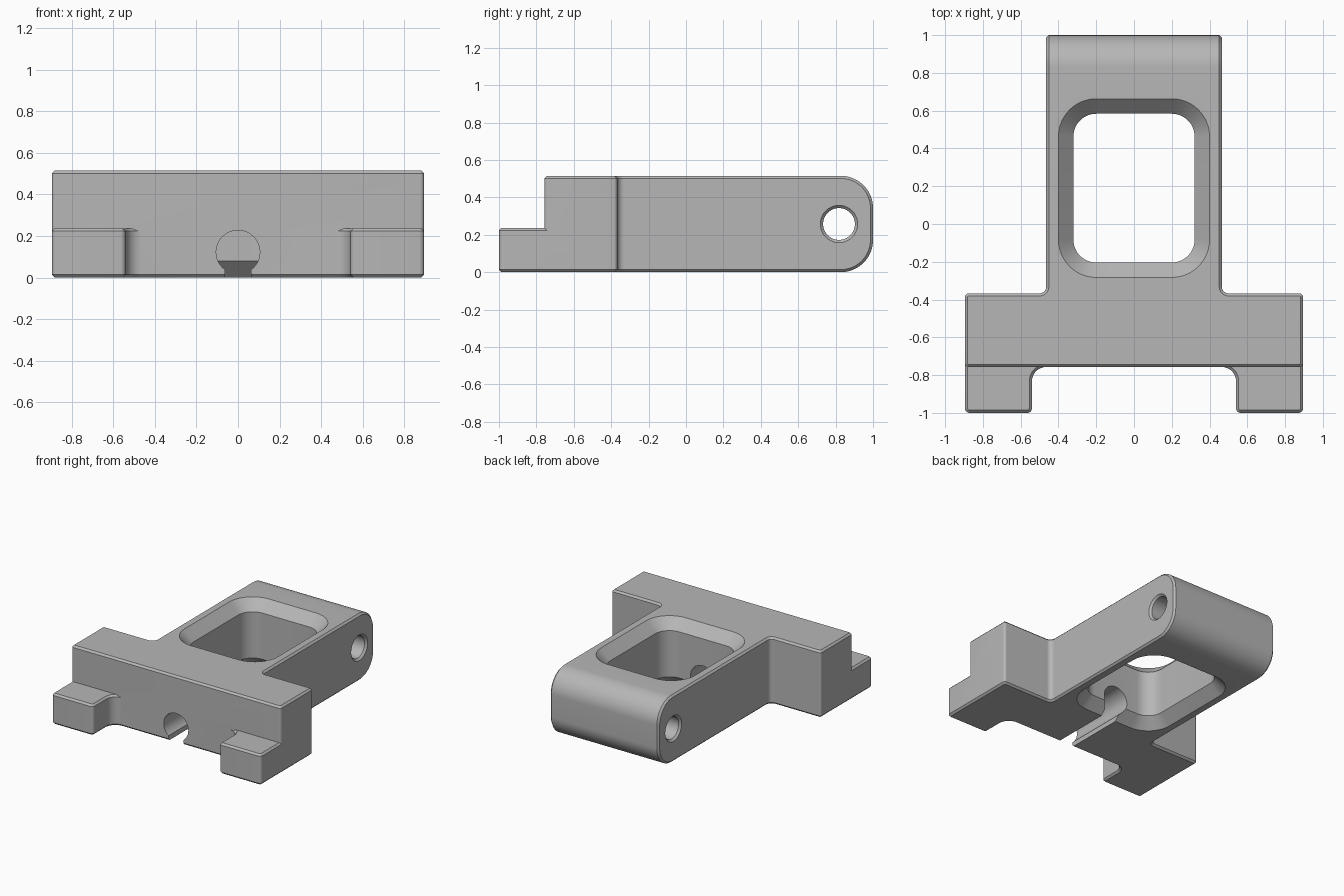
import bpy
import bmesh
import math
from mathutils import Vector

if "Cube" in bpy.data.objects:
    bpy.data.objects.remove(bpy.data.objects["Cube"], do_unlink=True)

HEIGHT = 0.515
EDGE = 0.014      # small chamfer on outer edges

grey = bpy.data.materials.new("plain grey")
grey.use_nodes = True
grey.diffuse_color = (0.47, 0.47, 0.47, 1)
grey.node_tree.nodes["Principled BSDF"].inputs["Base Color"].default_value = grey.diffuse_color


def rounded(corners, steps=8):
    """Counter-clockwise outline with each (x, y, radius) corner rounded."""
    outline = []
    for i, (x, y, r) in enumerate(corners):
        p = Vector((x, y))
        a = (Vector(corners[i - 1][:2]) - p).normalized()
        b = (Vector(corners[(i + 1) % len(corners)][:2]) - p).normalized()
        centre = p + (a + b) * r          # right-angled corners
        for k in range(steps + 1):
            t = k / steps * math.pi / 2
            outline.append(centre - b * r * math.cos(t) - a * r * math.sin(t))
    return outline


def box_outline(x0, x1, y0, y1, r, steps=8):
    return rounded([(x0, y0, r), (x1, y0, r), (x1, y1, r), (x0, y1, r)], steps)


def circle(cx, cy, r, n=48):
    return [Vector((cx + r * math.cos(k * math.tau / n), cy + r * math.sin(k * math.tau / n)))
            for k in range(n)]


def inset(outline, d):
    """Move a counter-clockwise outline inwards by d."""
    result = []
    for i, p in enumerate(outline):
        a = (p - outline[i - 1]).normalized()
        b = (outline[(i + 1) % len(outline)] - p).normalized()
        n1, n2 = Vector((-a.y, a.x)), Vector((-b.y, b.x))
        result.append(p + (n1 + n2) * d / (1 + n1.dot(n2)))
    return result


def loft(name, sections, axis="z"):
    """Solid through (outline, position) sections along an axis."""
    place = {"x": lambda p, w: (w, p.x, p.y),
             "y": lambda p, w: (p.x, w, p.y),
             "z": lambda p, w: (p.x, p.y, w)}[axis]
    bm = bmesh.new()
    rings = [[bm.verts.new(place(p, w)) for p in outline] for outline, w in sections]
    n = len(rings[0])
    for lo, hi in zip(rings, rings[1:]):
        for i in range(n):
            j = (i + 1) % n
            bm.faces.new((lo[i], lo[j], hi[j], hi[i]))
    bm.faces.new(rings[0][::-1])
    bm.faces.new(rings[-1])
    bmesh.ops.recalc_face_normals(bm, faces=bm.faces)
    mesh = bpy.data.meshes.new(name)
    bm.to_mesh(mesh)
    bm.free()
    mesh.materials.append(grey)
    obj = bpy.data.objects.new(name, mesh)
    bpy.context.collection.objects.link(obj)
    return obj


def chamfered(name, outline, lo, hi, axis="z"):
    small = inset(outline, EDGE)
    return loft(name, [(small, lo), (outline, lo + EDGE),
                       (outline, hi - EDGE), (small, hi)], axis)


def combine(body, tool, operation):
    mod = body.modifiers.new(operation, "BOOLEAN")
    mod.operation = operation
    mod.solver = "EXACT"
    mod.object = tool
    bpy.context.view_layer.objects.active = body
    bpy.ops.object.modifier_apply(modifier=mod.name)
    bpy.data.objects.remove(tool, do_unlink=True)


def mirrored(half):
    """Right half of an outline, front to back, closed by its mirror image."""
    return rounded(half + [(-x, y, r) for x, y, r in reversed(half)])


# Crossbar with filleted stub where the arm joins
crossbar = mirrored([(0.895, -0.757, 0.02), (0.895, -0.367, 0.02),
                     (0.465, -0.367, 0.035), (0.465, -0.31, 0.02)])
body = chamfered("bracket_body", crossbar, 0, HEIGHT)

# Arm with rounded far end
arm = rounded([(-0.6, 0, 0.02), (1, 0, 0.172), (1, HEIGHT, 0.172), (-0.6, HEIGHT, 0.02)], 16)
combine(body, chamfered("arm", arm, -0.465, 0.465, "x"), "UNION")

# Two low feet joined behind by a strip inside the crossbar
feet = mirrored([(0.54, -0.757, 0.075), (0.54, -1, 0.025),
                 (0.895, -1, 0.025), (0.895, -0.5, 0.02)])
combine(body, chamfered("feet", feet, 0, 0.237), "UNION")

# Window with wide chamfers above and below
wide = box_outline(-0.4, 0.4, -0.283, 0.663, 0.2, 12)
narrow = inset(wide, 0.079)
over = inset(wide, -0.02)
window = loft("window_cutter", [(over, -0.02), (narrow, 0.079),
                                (narrow, HEIGHT - 0.079), (over, HEIGHT + 0.02)])
combine(body, window, "DIFFERENCE")

# Cross bore with countersunk ends
mouth, bore = circle(0.818, HEIGHT / 2, 0.12), circle(0.818, HEIGHT / 2, 0.085)
pin = loft("bore_cutter", [(mouth, -0.485), (bore, -0.45), (bore, 0.45), (mouth, 0.485)], "x")
combine(body, pin, "DIFFERENCE")

# Keyhole channel from the front face into the window
channel = circle(0, 0.122, 0.105)
combine(body, loft("channel_cutter", [(channel, -1.1), (channel, 0.1)], "y"), "DIFFERENCE")
slot = [Vector(p) for p in ((-0.063, -0.1), (0.063, -0.1), (0.063, 0.1), (-0.063, 0.1))]
combine(body, loft("slot_cutter", [(slot, -1.1), (slot, 0.1)], "y"), "DIFFERENCE")

bpy.ops.object.select_all(action="DESELECT")
body.select_set(True)
bpy.context.view_layer.objects.active = body
bpy.ops.object.shade_smooth_by_angle(angle=math.radians(30))
